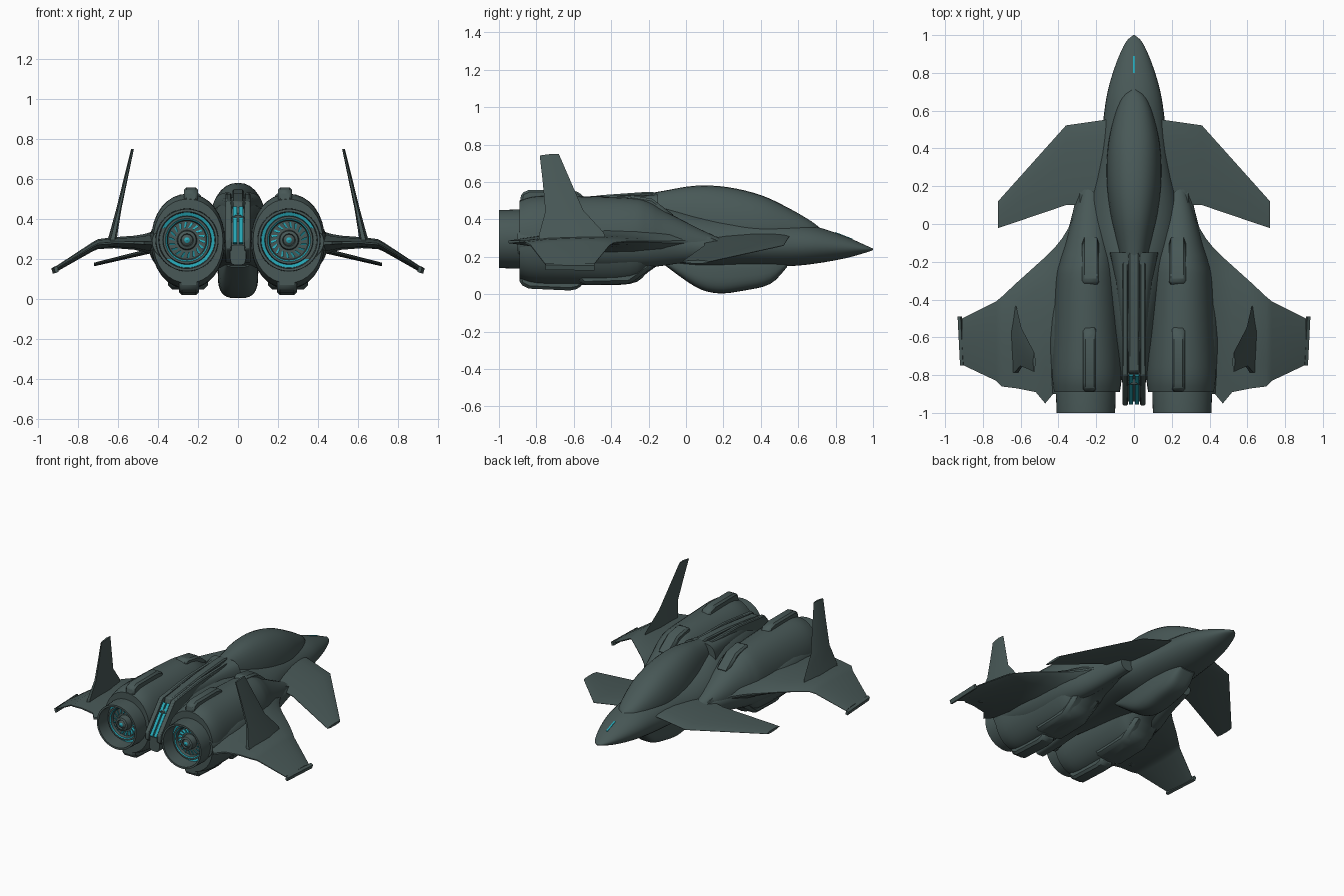
import bpy, bmesh, math
from mathutils import Vector

if "Cube" in bpy.data.objects:
    bpy.data.objects.remove(bpy.data.objects["Cube"])


def material(name, rgb):
    m = bpy.data.materials.new(name)
    m.diffuse_color = (*rgb, 1)
    m.use_nodes = True
    m.node_tree.nodes["Principled BSDF"].inputs["Base Color"].default_value = m.diffuse_color
    return m


HULL = material("dark grey green hull", (0.065, 0.098, 0.095))
GLOW = material("cyan glow", (0.02, 0.38, 0.46))


def finish(name, bm, mirror=False, angle=35, mats=(HULL,), bevel=0):
    bmesh.ops.recalc_face_normals(bm, faces=bm.faces)
    me = bpy.data.meshes.new(name)
    bm.to_mesh(me)
    bm.free()
    for m in mats:
        me.materials.append(m)
    ob = bpy.data.objects.new(name, me)
    bpy.context.collection.objects.link(ob)
    if bevel:
        b = ob.modifiers.new("bevel", 'BEVEL')
        b.width, b.segments = bevel, 1
    if mirror:
        mm = ob.modifiers.new("mirror", 'MIRROR')
        mm.use_mirror_merge = False
    bpy.ops.object.select_all(action='DESELECT')
    bpy.context.view_layer.objects.active = ob
    ob.select_set(True)
    bpy.ops.object.shade_smooth_by_angle(angle=math.radians(angle))
    return ob


def skin(name, rings, **kw):
    """Joins equal-length point rings into a closed skin."""
    bm = bmesh.new()
    vs = [[bm.verts.new(p) for p in r] for r in rings]
    n = len(vs[0])
    for a, b in zip(vs, vs[1:]):
        for i in range(n):
            j = (i + 1) % n
            bm.faces.new((a[i], a[j], b[j], b[i]))
    bm.faces.new(vs[0])
    bm.faces.new(vs[-1])
    return finish(name, bm, **kw)


def smooth_rows(rows, k=4):
    """Catmull-Rom interpolation of section tables."""
    out = []
    for i in range(len(rows) - 1):
        p = [rows[max(i - 1, 0)], rows[i], rows[i + 1], rows[min(i + 2, len(rows) - 1)]]
        for s in range(k):
            t = s / k
            out.append([0.5 * (2 * b + (c - a) * t + (2 * a - 5 * b + 4 * c - d) * t * t
                               + (3 * b - a - 3 * c + d) * t ** 3) for a, b, c, d in zip(*p)])
    return out + [rows[-1]]


def body(name, rows, p=2.0, n=32, smooth=True, **kw):
    """Rows: y, centre x, half width, mid z, top z, bottom z."""
    rings = []
    for y, cx, hw, zm, zt, zb in (smooth_rows(rows) if smooth else rows):
        ring = []
        for i in range(n):
            a = 2 * math.pi * i / n
            c, s = math.cos(a), math.sin(a)
            h = zt - zm if s > 0 else zm - zb
            ring.append((cx + hw * math.copysign(abs(c) ** (2 / p), c), y,
                         zm + h * math.copysign(abs(s) ** (2 / p), s)))
        rings.append(ring)
    return skin(name, rings, **kw)


FOIL = [(0, .08), (.06, .5), (.2, .85), (.4, 1), (.75, .75), (1, .15)]


def wing(name, rows, **kw):
    """Rows: x, leading y, trailing y, z, thickness."""
    rings = []
    for x, le, te, z, t in rows:
        up = [(x, le + (te - le) * u, z + t / 2 * h) for u, h in FOIL]
        lo = [(x, le + (te - le) * u, z - t / 2 * h) for u, h in reversed(FOIL)]
        rings.append(up + lo)
    return skin(name, rings, mirror=True, **kw)


def prism(name, profile, x0, x1, **kw):
    """Extrudes a (y, z) side profile across x."""
    return skin(name, [[(x, y, z) for y, z in profile] for x in (x0, x1)], **kw)


# Fuselage, canopy, chin pod and tail spine
body("fuselage", [
    (1.0, 0, .004, .24, .244, .236), (.96, 0, .045, .242, .262, .222), (.85, 0, .095, .25, .31, .192),
    (.7, 0, .14, .26, .36, .165), (.55, 0, .163, .26, .385, .15), (.3, 0, .195, .26, .41, .145),
    (.1, 0, .23, .26, .43, .145), (-.1, 0, .22, .28, .47, .165), (-.3, 0, .17, .3, .5, .18),
    (-.6, 0, .11, .3, .49, .19), (-.85, 0, .06, .3, .42, .2)])
body("canopy", [
    (.72, 0, .005, .33, .35, .31), (.67, 0, .065, .33, .39, .3), (.55, 0, .11, .33, .46, .3),
    (.4, 0, .14, .33, .53, .3), (.22, 0, .145, .34, .573, .3), (.05, 0, .125, .36, .58, .3),
    (-.12, 0, .09, .38, .553, .3), (-.25, 0, .065, .4, .53, .3), (-.45, 0, .035, .4, .5, .3)], p=2.3)
body("chin_pod", [
    (.54, 0, .06, .17, .2, .145), (.45, 0, .085, .15, .2, .055), (.3, 0, .1, .14, .2, .018),
    (.17, 0, .1, .14, .2, .005), (.05, 0, .09, .14, .2, .04), (-.12, 0, .06, .18, .2, .16)], p=3.2)
body("tail_spine", [
    (-.15, 0, .13, .36, .535, .2), (-.3, 0, .1, .36, .52, .2), (-.6, 0, .065, .36, .51, .19),
    (-.8, 0, .05, .33, .455, .17), (-.94, 0, .04, .24, .27, .17)], p=4, smooth=False)
prism("spine_rail", [(-.2, .53), (-.5, .525), (-.8, .49), (-.96, .3), (-.96, .25), (-.85, .18), (-.5, .3)],
      .032, .062, mirror=True, bevel=.006)
prism("spine_ridge", [(-.12, .54), (-.2, .548), (-.45, .53), (-.78, .49), (-.8, .44), (-.3, .45)],
      -.03, .03, bevel=.008)

# Cyan light strips on the tail and nose
prism("tail_light", [(-.805, .463), (-.955, .282), (-.948, .276), (-.798, .457)], .005, .026,
      mirror=True, mats=(GLOW,))
prism("nose_light", [(.89, .297), (.8, .332), (.8, .325), (.89, .29)], -.006, .006, mats=(GLOW,))

# Engine nacelles with their raised covers
body("nacelle", [
    (.2, .23, .04, .26, .29, .22), (.05, .235, .085, .27, .36, .19), (-.12, .24, .13, .28, .45, .165),
    (-.2, .245, .15, .28, .495, .12), (-.3, .25, .165, .285, .515, .055), (-.6, .25, .18, .285, .525, .05),
    (-.8, .25, .185, .29, .525, .055), (-.89, .25, .175, .29, .5, .08)], p=2.1, mirror=True)
prism("upper_cover", [(-.53, .5), (-.57, .545), (-.62, .558), (-.84, .558), (-.88, .54), (-.89, .48)],
      .2, .27, mirror=True, bevel=.012)
prism("lower_cover", [(-.54, .08), (-.57, .03), (-.62, .02), (-.84, .03), (-.89, .055), (-.89, .12)],
      .195, .295, mirror=True, bevel=.015)
prism("belly_cover", [(-.14, .17), (-.3, .055), (-.55, .048), (-.62, .12), (-.5, .2), (-.2, .22)],
      .15, .35, mirror=True, bevel=.02)
prism("shoulder_cover", [(-.06, .42), (-.18, .51), (-.3, .53), (-.33, .5), (-.2, .44)],
      .185, .275, mirror=True, bevel=.012)
prism("side_vent", [(-.62, .42), (-.65, .462), (-.78, .465), (-.8, .42)], .32, .372, mirror=True, bevel=.012)

# Intake cheeks under the wing roots
body("intake_cheek", [
    (.22, .24, .05, .25, .29, .2), (.0, .27, .07, .25, .32, .17), (-.25, .32, .1, .26, .36, .14),
    (-.6, .34, .11, .28, .4, .14), (-.9, .34, .09, .29, .36, .2)], mirror=True)

# Main wings with drooping tips, tip rails and canards
wing("main_wing", [
    (.1, .24, -.86, .28, .1), (.285, .17, -.88, .28, .12), (.31, .06, -.88, .28, .14),
    (.34, -.01, -.88, .28, .16), (.38, -.075, -.88, .28, .15), (.42, -.125, -.89, .28, .12),
    (.47, -.175, -.95, .28, .09), (.52, -.22, -.89, .282, .07), (.62, -.31, -.87, .282, .055),
    (.7, -.385, -.86, .275, .05), (.73, -.41, -.83, .26, .046), (.91, -.5, -.745, .15, .03)])
skin("wing_tip_rail", [[(x - .008, y, z - .014), (x + .008, y, z - .02), (x + .016, y, z + .006),
                        (x, y, z + .016)] for x, y, z in ((.918, -.49, .147), (.905, -.75, .15))], mirror=True)
wing("canard", [(.1, .56, .1, .315, .04), (.165, .55, .1, .305, .036), (.36, .522, .1, .26, .028),
                (.72, .12, -.022, .173, .018)])

# Canted tail fins: z, front y, rear y, centre x, thickness
fin = []
for z, f, r, x, t in ((.27, -.42, -.79, .635, .05), (.33, -.44, -.785, .622, .04), (.45, -.55, -.752, .596, .026),
                      (.6, -.615, -.765, .562, .02), (.75, -.68, -.782, .528, .014)):
    fin.append([(x, f, z), (x + t / 2, f * .6 + r * .4, z), (x + t / 4, r, z - .008),
                (x - t / 4, r, z - .008), (x - t / 2, f * .6 + r * .4, z)])
skin("tail_fin", fin, mirror=True)

# Engine nozzles turned around y: radius, y, and cyan flag for the following band
PROFILE = [(.14, -.8, 0), (.155, -.86, 0), (.158, -.9, 0), (.155, -1, 0), (.142, -1, 0), (.138, -.9, 1),
           (.122, -.895, 0), (.119, -.925, 0), (.108, -.925, 1), (.101, -.92, 0), (.096, -.9, 0),
           (.05, -.9, 0), (.046, -.945, 0), (.032, -.95, 0), (.028, -.94, 0), (.014, -.95, 1), (.001, -.955, 0)]
N = 48
CX, CZ = .255, .295
bm = bmesh.new()
rings = [[bm.verts.new((CX + r * math.cos(2 * math.pi * i / N), y, CZ + r * math.sin(2 * math.pi * i / N)))
          for i in range(N)] for r, y, _ in PROFILE]
for k in range(len(rings) - 1):
    for i in range(N):
        j = (i + 1) % N
        f = bm.faces.new((rings[k][i], rings[k][j], rings[k + 1][j], rings[k + 1][i]))
        f.material_index = PROFILE[k][2]
finish("engine_nozzle", bm, mirror=True, mats=(HULL, GLOW))

# Cyan turbine blades
bm = bmesh.new()
for i in range(18):
    a = 2 * math.pi * i / 18
    pts = []
    for r, da, y in ((.062, -.08, -.905), (.062, .08, -.912), (.09, .2, -.912), (.09, .06, -.905)):
        pts.append(Vector((CX + r * math.cos(a + da), y, CZ + r * math.sin(a + da))))
    front = [bm.verts.new(p) for p in pts]
    back = [bm.verts.new(p + Vector((0, .006, 0))) for p in pts]
    bm.faces.new(front)
    bm.faces.new(back[::-1])
    for k in range(4):
        j = (k + 1) % 4
        bm.faces.new((front[k], front[j], back[j], back[k]))
finish("turbine_blades", bm, mirror=True, mats=(GLOW,))
